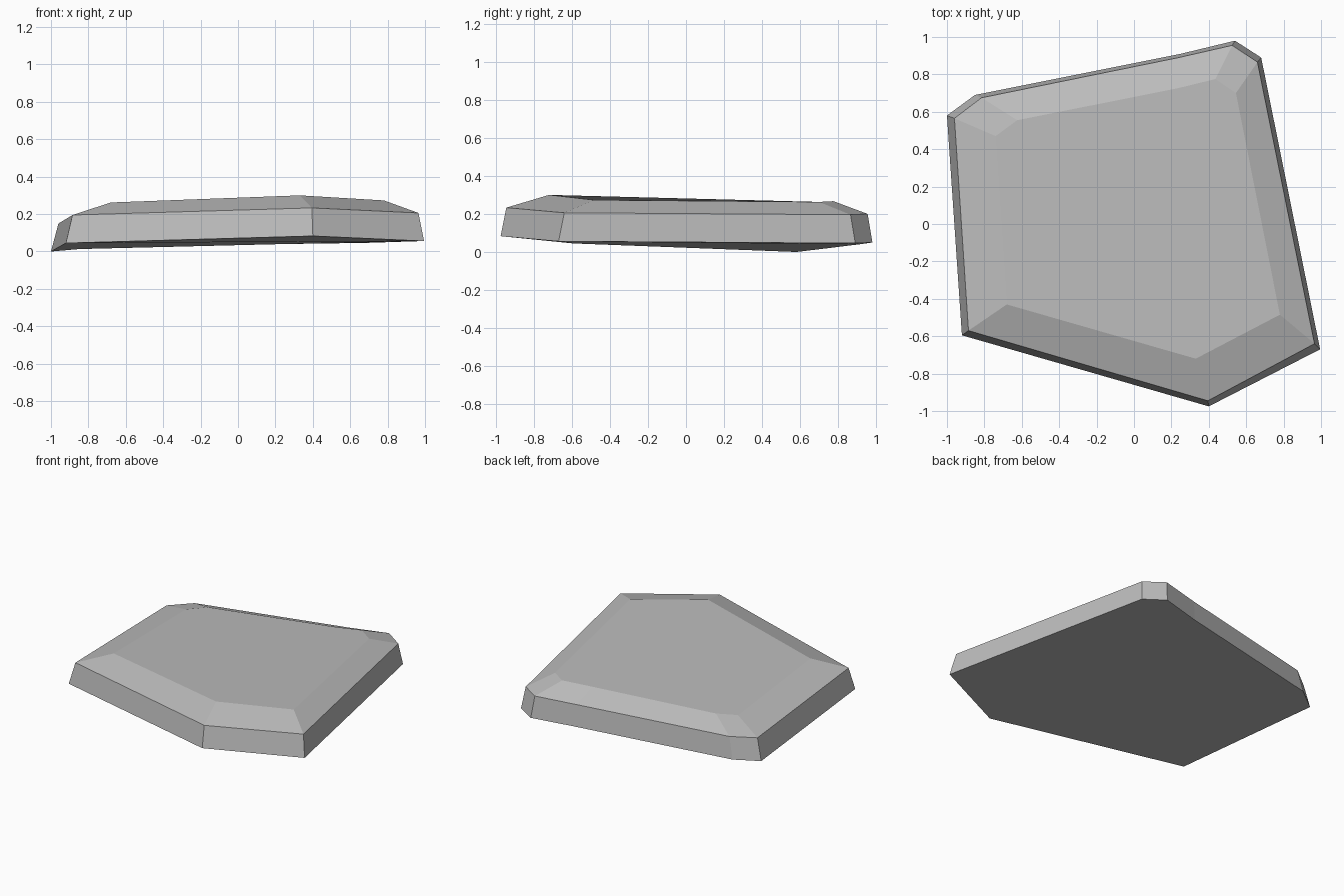
import bpy
import bmesh

cube = bpy.data.objects.get("Cube")
if cube:
    bpy.data.objects.remove(cube, do_unlink=True)

# Stone colour
stone = bpy.data.materials.new("stone grey")
stone.use_nodes = True
grey = (0.5, 0.5, 0.5, 1.0)
stone.diffuse_color = grey
stone.node_tree.nodes["Principled BSDF"].inputs["Base Color"].default_value = grey

# Outlines of the slab, counter-clockwise from the front left corner
base = [(-0.92, -0.595), (0.40, -0.975), (0.995, -0.67), (0.68, 0.89),
        (0.54, 0.98), (0.25, 0.91), (-0.85, 0.69), (-1.0, 0.58)]
shoulder = [(-0.885, -0.57), (0.395, -0.945), (0.965, -0.64), (0.66, 0.865),
            (0.525, 0.955), (0.24, 0.89), (-0.815, 0.675), (-0.96, 0.565)]
crown = [(-0.68, -0.43), (0.33, -0.72), (0.78, -0.485), (0.545, 0.70),
         (0.435, 0.775), (0.23, 0.725), (-0.625, 0.555), (-0.74, 0.47)]

# Height of the tilted underside at each corner
tilt = [0.045, 0.083, 0.056, 0.046, 0.05, 0.04, 0.013, 0.0]

# Stack the outlines: underside, steep sides, bevelled rim and flat top
bm = bmesh.new()
rings = []
for outline, lift in ((base, 0.0), (shoulder, 0.15), (crown, 0.217)):
    rings.append([bm.verts.new((x, y, z + lift))
                  for (x, y), z in zip(outline, tilt)])
for low, high in zip(rings, rings[1:]):
    for i in range(len(low)):
        j = (i + 1) % len(low)
        bm.faces.new((low[i], low[j], high[j], high[i]))
bm.faces.new(rings[0][::-1])
bm.faces.new(rings[-1])
bmesh.ops.recalc_face_normals(bm, faces=bm.faces)

mesh = bpy.data.meshes.new("stone_slab")
bm.to_mesh(mesh)
bm.free()
mesh.materials.append(stone)
slab = bpy.data.objects.new("stone_slab", mesh)
bpy.context.collection.objects.link(slab)
